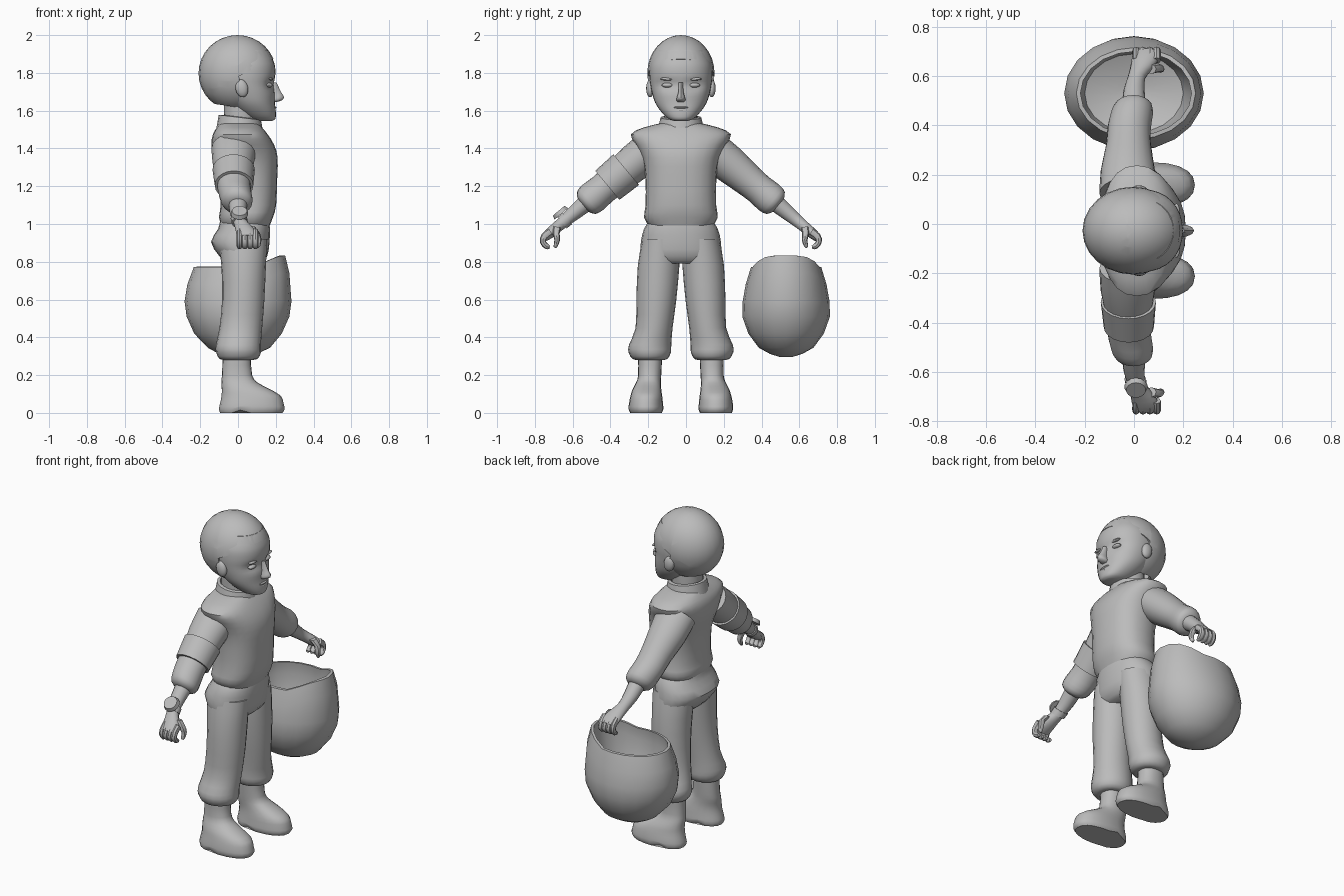
import bpy, bmesh
from math import cos, sin, pi
from mathutils import Vector, Matrix

cube = bpy.data.objects.get("Cube")
if cube:
    bpy.data.objects.remove(cube)

grey = bpy.data.materials.new("plain grey")
grey.use_nodes = True
COLOUR = (0.5, 0.5, 0.5, 1)
grey.diffuse_color = COLOUR
grey.node_tree.nodes["Principled BSDF"].inputs["Base Color"].default_value = COLOUR

MID = -0.027  # symmetry plane of the body in y
parts = []


def finish(name, bm):
    """Turn a bmesh into a named object."""
    bmesh.ops.recalc_face_normals(bm, faces=bm.faces)
    mesh = bpy.data.meshes.new(name)
    bm.to_mesh(mesh)
    bm.free()
    mesh.materials.append(grey)
    obj = bpy.data.objects.new(name, mesh)
    bpy.context.collection.objects.link(obj)
    parts.append(obj)
    return obj


def place(name, bm, side):
    """side: 0 centre, 1 left, -1 right, 2 both; y is an offset from MID."""
    sides = {0: [1], 1: [1], -1: [-1], 2: [1, -1]}[side]
    for s in sides:
        copy = bm.copy()
        for v in copy.verts:
            v.co.y = MID + s * v.co.y
        label = name if side == 0 else ("left_" if s > 0 else "right_") + name
        finish(label, copy)
    bm.free()


def smooth_sections(sections, steps):
    """Catmull-Rom interpolation between sections."""
    secs = [Vector(s) for s in sections]
    out = []
    for i in range(len(secs) - 1):
        a, b, c, d = secs[max(i - 1, 0)], secs[i], secs[i + 1], secs[min(i + 2, len(secs) - 1)]
        for k in range(steps):
            t = k / steps
            out.append(b + (c - a) * (t / 2) + (a * 2 - b * 5 + c * 4 - d) * (t * t / 2)
                       + (b * 3 - a - c * 3 + d) * (t ** 3 / 2))
    return out + [secs[-1]]


def loft(name, sections, side=0, sides=20, steps=2, power=1.0, follow=False, shape=None):
    """Skin ellipses (x, y, z, radius x, radius across); follow turns them along the path."""
    secs = smooth_sections(sections, steps)
    bm = bmesh.new()
    rings = []
    for i, s in enumerate(secs):
        centre = Vector(s[:3])
        across = Vector((0, 1, 0))
        if follow:
            run = Vector(secs[min(i + 1, len(secs) - 1)][:3]) - Vector(secs[max(i - 1, 0)][:3])
            run.x = 0
            across = run.normalized().cross(Vector((1, 0, 0)))
        ring = []
        for k in range(sides):
            c, n = cos(2 * pi * k / sides), sin(2 * pi * k / sides)
            u = abs(c) ** power * (1 if c > 0 else -1)
            w = abs(n) ** power * (1 if n > 0 else -1)
            ring.append(bm.verts.new(centre + Vector((u * s[3], 0, 0)) + across * (w * s[4])))
        rings.append(ring)
    for a, b in zip(rings, rings[1:]):
        for k in range(sides):
            j = (k + 1) % sides
            bm.faces.new((a[k], a[j], b[j], b[k]))
    bm.faces.new(rings[0])
    bm.faces.new(rings[-1])
    if shape:
        for v in bm.verts:
            shape(v.co)
    place(name, bm, side)


def ball(name, centre, size, side=0, tilt=0.0, segs=14):
    bm = bmesh.new()
    bmesh.ops.create_uvsphere(bm, u_segments=segs, v_segments=segs // 2 + 1, radius=1)
    m = Matrix.Translation(centre) @ Matrix.Rotation(tilt, 4, 'Y') @ Matrix.Diagonal((*size, 1))
    bm.transform(m)
    place(name, bm, side)


# Jumper and its standing collar
loft("jumper", [(.04, 0, .985, .125, .165), (.042, 0, 1.035, .143, .195), (.055, 0, 1.1, .147, .187),
                (.054, 0, 1.25, .154, .188), (.04, 0, 1.35, .17, .205), (.025, 0, 1.42, .166, .24),
                (.012, 0, 1.475, .145, .265), (.008, 0, 1.51, .12, .2), (.005, 0, 1.535, .1, .1)],
     sides=24, power=.85)


def slope_collar(co):
    co.z -= .12 * co.x


loft("collar", [(.01, 0, 1.49, .125, .125), (.01, 0, 1.565, .112, .108), (.01, 0, 1.568, .095, .09),
                (.01, 0, 1.53, .09, .085)], steps=1, shape=slope_collar)
loft("neck", [(.012, 0, 1.5, .088, .085), (.015, 0, 1.66, .088, .088)], steps=1)

# Trousers
loft("trouser_seat", [(.035, 0, 1.02, .13, .165), (.032, 0, .975, .137, .195), (.012, 0, .905, .155, .212),
                      (.028, 0, .83, .127, .21), (.03, 0, .79, .09, .17)], sides=24, power=.9)
loft("trouser_leg", [(.025, .105, .92, .13, .1), (.03, .118, .78, .118, .11), (.028, .13, .6, .112, .106),
                     (.015, .142, .45, .113, .098), (.002, .163, .36, .119, .112), (.003, .165, .32, .118, .112),
                     (.003, .164, .285, .1, .092), (0, .163, .28, .06, .06)], side=2)


# Boots with a low separate-looking sole and a raised instep
def arch(co):
    if co.z < .02 and -.02 < co.x < .07:
        co.z += .015


loft("boot", [(.07, .185, 0, .165, .084), (.073, .185, .02, .174, .092), (.073, .185, .05, .168, .09),
              (.07, .183, .09, .157, .084), (.042, .18, .125, .128, .076), (.008, .172, .16, .096, .066),
              (-.005, .165, .2, .08, .061), (-.007, .163, .3, .074, .064)],
     side=2, power=.88, shape=arch)


# Arms: point on the sloping arm axis, t growing towards the hand
def arm(t, x, rx, rv):
    return (x, .767 + .77 * t, .891 - .64 * t, rx, rv)


loft("sleeve", [arm(-.8, -.02, .12, .1), arm(-.68, -.025, .11, .1), arm(-.55, -.022, .092, .088),
                arm(-.46, -.02, .088, .082), arm(-.39, -.01, .086, .086), arm(-.345, -.003, .077, .076),
                arm(-.325, 0, .045, .045)], side=2, follow=True)
loft("forearm", [arm(-.35, 0, .05, .048), arm(-.26, 0, .043, .04), arm(-.19, .01, .036, .033),
                 arm(-.14, .03, .046, .03), arm(-.09, .046, .055, .028), arm(-.055, .05, .052, .022)],
     side=2, follow=True, sides=14)
loft("arm_band", [arm(-.62, -.023, .1, .096), arm(-.62, -.023, .112, .106), arm(-.49, -.021, .102, .1),
                  arm(-.49, -.021, .09, .08)], side=-1, follow=True, steps=1)

# Curled fingers and thumb
for n, finger in enumerate(("little_finger", "ring_finger", "middle_finger", "index_finger")):
    x = .008 + n * .028
    r = .015 + .002 * (n > 0)
    loft(finger, [(x, .69, .96, r, .02), (x, .722, .935, r, .019), (x, .73, .905, r, .016),
                  (x, .712, .882, r, .015), (x, .694, .876, r * .6, .009)],
         side=2, sides=8, follow=True)
loft("thumb", [(.07, .655, .985, .02, .02), (.098, .66, .95, .019, .018), (.108, .655, .915, .016, .015),
               (.106, .663, .885, .012, .011), (.104, .668, .875, .006, .006)], side=2, sides=8, follow=True)

# Wrist watch
loft("watch_strap", [arm(-.215, .005, .03, .03), arm(-.215, .005, .044, .04), arm(-.18, .01, .043, .039),
                     arm(-.18, .01, .03, .03)], side=-1, follow=True, steps=1, sides=14)
watch = bmesh.new()
bmesh.ops.create_cone(watch, cap_ends=True, segments=14, radius1=.047, radius2=.04, depth=.022)
watch.transform(Matrix.Translation((.008, .64, 1.062)) @ Matrix.Rotation(-.7, 4, 'X'))
place("watch_case", watch, -1)


# Face, narrowing to the chin, with soft eye hollows
def hollows(co):
    if co.x > .08:
        for s in (1, -1):
            d = (co.y - s * .07) ** 2 / .0016 + (co.z - 1.735) ** 2 / .0008
            co.x -= .014 / (1 + d * d)


loft("face", [(.145, 0, 1.545, .035, .035), (.128, 0, 1.558, .07, .068), (.1, 0, 1.595, .1, .105),
              (.075, 0, 1.64, .12, .135), (.055, 0, 1.69, .14, .152), (.04, 0, 1.74, .152, .162),
              (.035, 0, 1.79, .163, .167), (.03, 0, 1.85, .163, .162), (.02, 0, 1.92, .14, .13)],
     sides=32, steps=3, power=.93, shape=hollows)
loft("nose", [(.19, 0, 1.645, .012, .016), (.198, 0, 1.655, .034, .025), (.204, 0, 1.672, .04, .022),
              (.195, 0, 1.7, .032, .014), (.188, 0, 1.75, .016, .012)], sides=10)
ball("upper_lip", (.186, 0, 1.617), (.018, .042, .008))
ball("lower_lip", (.183, 0, 1.602), (.018, .034, .009))
ball("eye", (.163, .07, 1.735), (.02, .032, .013), side=2)
ball("eyebrow", (.172, .07, 1.768), (.015, .04, .008), side=2, tilt=.2)
ball("ear", (.02, .163, 1.718), (.034, .021, .048), side=2, tilt=-.2)

# Rounded hair, opened at the face along a hairline and in front of the ears
hair = bmesh.new()
bmesh.ops.create_uvsphere(hair, u_segments=24, v_segments=16, radius=1)
hair.transform(Matrix.Translation((-.003, 0, 1.798)) @ Matrix.Diagonal((.206, .178, .202, 1)))
brow = (Vector((.19, 0, 1.875)), Vector((-.5, 0, 1)).normalized())
temple = (Vector((.015, 0, 1.72)), Vector((1, 0, .15)).normalized())
nape = (Vector((-.1, 0, 1.632)), Vector((.15, 0, 1)).normalized())
for co, no in (brow, temple, nape):
    bmesh.ops.bisect_plane(hair, geom=hair.verts[:] + hair.edges[:] + hair.faces[:], plane_co=co, plane_no=no)


def above(face, plane):
    return (face.calc_center_median() - plane[0]).dot(plane[1]) > 0


gone = [f for f in hair.faces if (above(f, temple) and not above(f, brow)) or not above(f, nape)]
bmesh.ops.delete(hair, geom=gone, context='FACES')
rim = [e for e in hair.edges if e.is_boundary]
lip = bmesh.ops.extrude_edge_only(hair, edges=rim)["geom"]
middle = Vector((0, 0, 1.78))
for v in lip:
    if isinstance(v, bmesh.types.BMVert):
        v.co = middle + (v.co - middle) * .88
place("hair", hair, 0)


# Large open bowl-shaped helmet beside the left leg, its front rim raised
def raise_front(co):
    if co.z > .68 and co.x > .08:
        co.z += .06 * min((co.x - .08) / .14, 1)
    if abs(co.z - .45) < .03 and co.x > .2:
        co.x += .012


HY = .53 - MID
loft("helmet", [(0, HY, .295, .03, .03), (0, HY, .312, .1, .085), (.005, HY, .345, .165, .145),
                (0, HY, .42, .232, .2), (0, HY, .51, .272, .232), (0, HY, .59, .283, .23),
                (.002, HY, .68, .27, .214), (.008, HY, .772, .242, .186), (.008, HY, .774, .225, .17),
                (.005, HY, .7, .23, .18), (0, HY, .6, .2, .16), (0, HY, .55, .06, .05)],
     sides=20, steps=1, shape=raise_front)

# Smooth shading that keeps the sharp edges
bpy.ops.object.select_all(action='DESELECT')
for obj in parts:
    obj.select_set(True)
bpy.context.view_layer.objects.active = parts[0]
bpy.ops.object.shade_smooth_by_angle(angle=.75)
